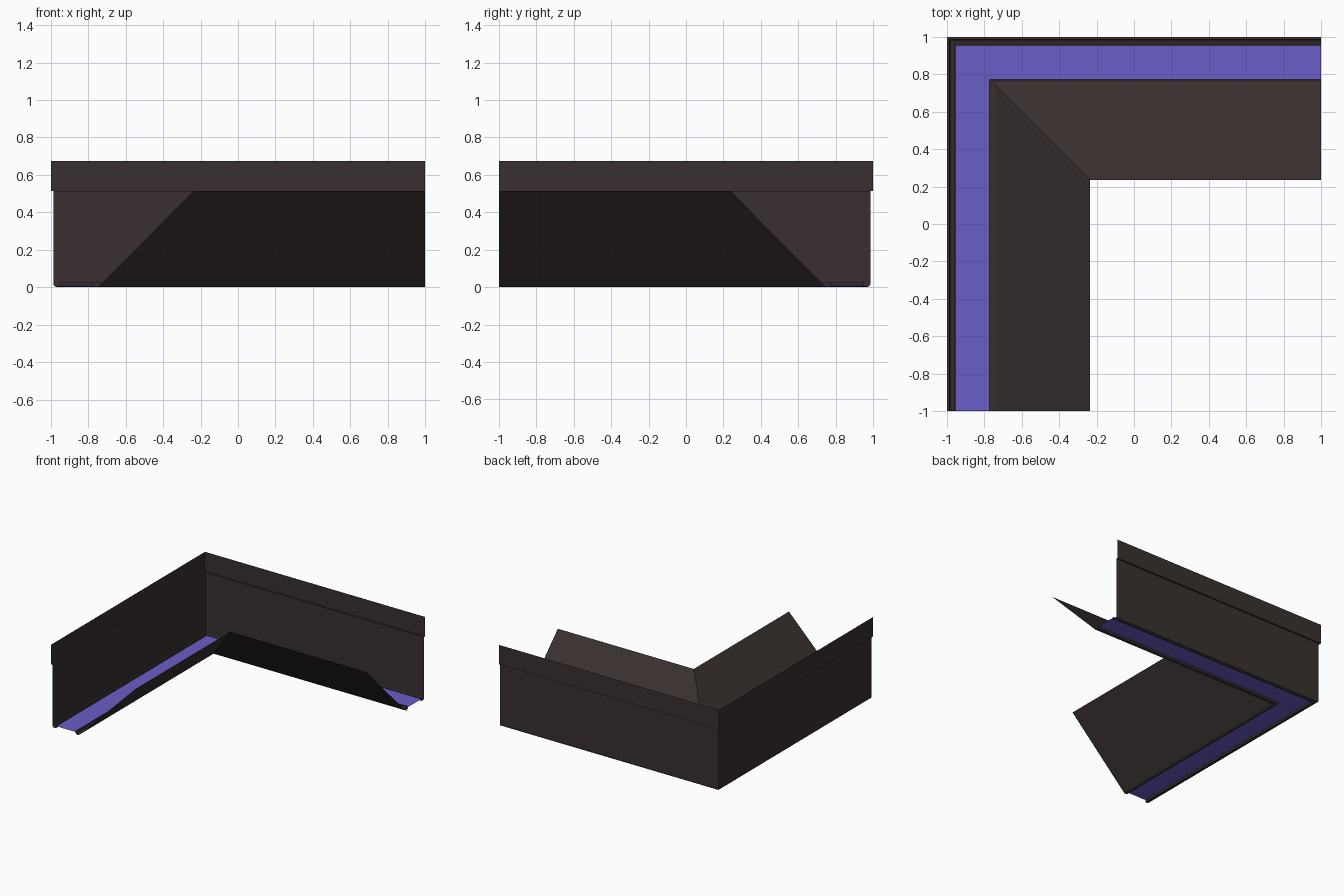
import bpy, bmesh

if "Cube" in bpy.data.objects:
    bpy.data.objects.remove(bpy.data.objects["Cube"])


def material(name, rgb):
    m = bpy.data.materials.new(name)
    m.diffuse_color = (*rgb, 1)
    m.use_nodes = True
    m.node_tree.nodes["Principled BSDF"].inputs["Base Color"].default_value = m.diffuse_color
    return m


dark = material("dark brown metal", (0.041, 0.030, 0.029))
blue = material("violet blue panel", (0.142, 0.112, 0.58))


def corner_run(name, profile, mat):
    """Sweep a profile of (inset, height) points round the mitred corner."""
    bm = bmesh.new()
    rows = []
    for d, z in profile:
        path = [(-1 + d, -1), (-1 + d, 1 - d), (1, 1 - d)]
        rows.append([bm.verts.new((x, y, z)) for x, y in path])
    for a, b in zip(rows, rows[1:]):
        for i in range(2):
            bm.faces.new((a[i], a[i + 1], b[i + 1], b[i]))
    bmesh.ops.recalc_face_normals(bm, faces=bm.faces)
    mesh = bpy.data.meshes.new(name)
    bm.to_mesh(mesh)
    bm.free()
    mesh.materials.append(mat)
    ob = bpy.data.objects.new(name, mesh)
    bpy.context.collection.objects.link(ob)
    return ob


# outer wall: raised top band, lower sheet and rolled bottom lip
corner_run("outer_wall", [(0, 0.675), (0, 0.515), (0.014, 0.515), (0.014, 0.016),
                          (0.018, 0.007), (0.028, 0.002), (0.038, 0.0),
                          (0.046, 0.004), (0.05, 0.012), (0.05, 0.027)], dark)

# coloured floor strip between the two lips
corner_run("floor_strip", [(0.046, 0.02), (0.228, 0.02)], blue)

# inner lip and sloping flange
corner_run("sloped_flange", [(0.225, 0.027), (0.225, 0.012), (0.229, 0.004),
                             (0.238, 0.0), (0.25, 0.002), (0.262, 0.009),
                             (0.765, 0.515)], dark)
